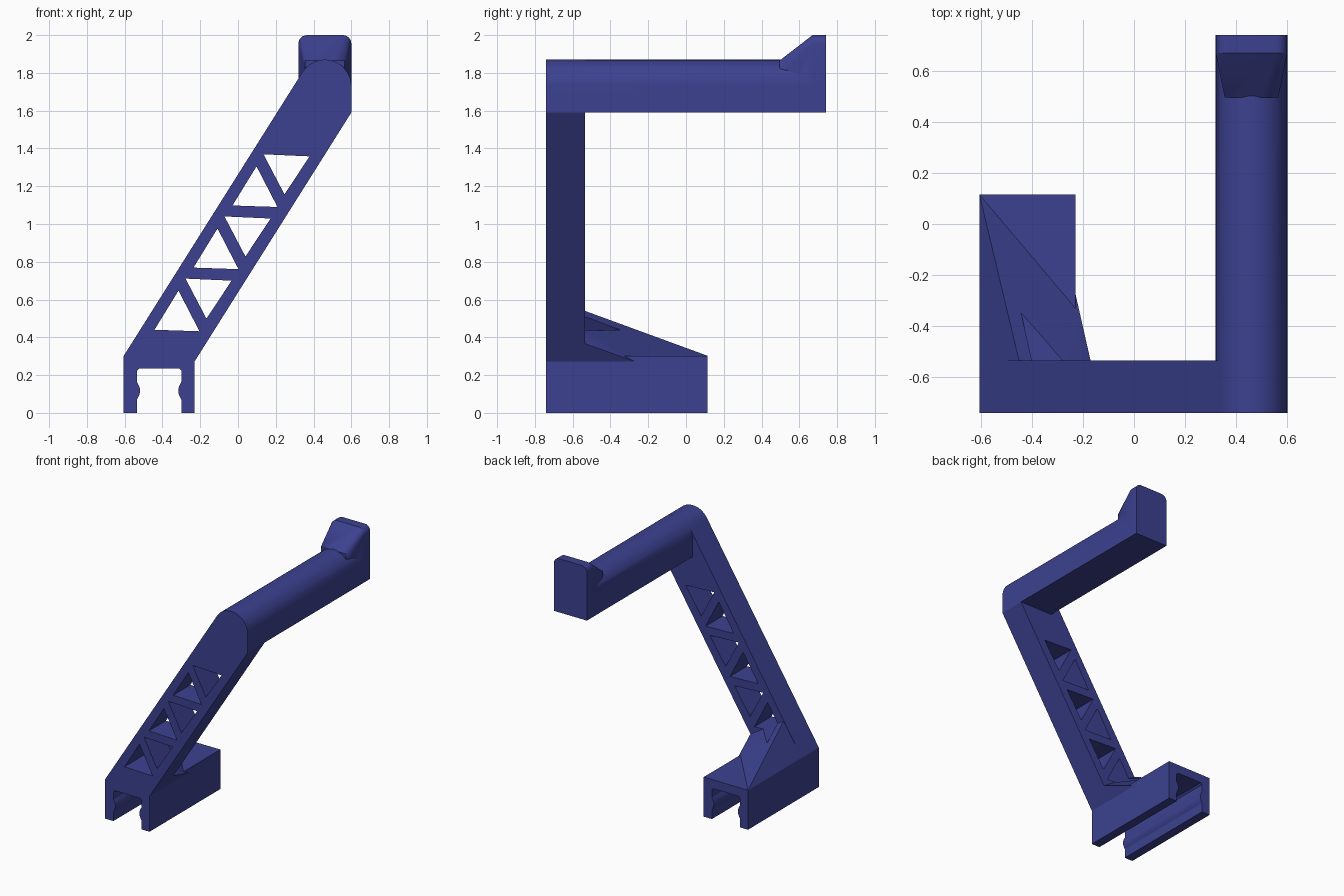
import bpy, bmesh, math

if "Cube" in bpy.data.objects:
    bpy.data.objects.remove(bpy.data.objects["Cube"])

blue = bpy.data.materials.new("navy blue")
blue.diffuse_color = (0.045, 0.053, 0.28, 1)
blue.use_nodes = True
blue.node_tree.nodes["Principled BSDF"].inputs["Base Color"].default_value = blue.diffuse_color


def finish(name, bm):
    bmesh.ops.recalc_face_normals(bm, faces=bm.faces)
    me = bpy.data.meshes.new(name)
    bm.to_mesh(me)
    bm.free()
    ob = bpy.data.objects.new(name, me)
    bpy.context.collection.objects.link(ob)
    me.materials.append(blue)
    return ob


def extrude(name, outline, y0, y1):
    """Solid from an (x, z) outline running along y."""
    bm = bmesh.new()
    f = bm.faces.new([bm.verts.new((x, y0, z)) for x, z in outline])
    new = bmesh.ops.extrude_face_region(bm, geom=[f])["geom"]
    moved = [v for v in new if isinstance(v, bmesh.types.BMVert)]
    bmesh.ops.translate(bm, verts=moved, vec=(0, y1 - y0, 0))
    return finish(name, bm)


def hull(name, points):
    bm = bmesh.new()
    vs = [bm.verts.new(p) for p in points]
    bmesh.ops.convex_hull(bm, input=vs)
    loose = [v for v in bm.verts if not v.link_faces]
    bmesh.ops.delete(bm, geom=loose, context="VERTS")
    return finish(name, bm)


def combine(target, tool, operation):
    mod = target.modifiers.new("combine", "BOOLEAN")
    mod.operation, mod.solver, mod.object = operation, "EXACT", tool
    bpy.context.view_layer.objects.active = target
    bpy.ops.object.modifier_apply(modifier=mod.name)
    bpy.data.objects.remove(tool)


def arc(cx, cz, r, a0, a1, n):
    return [(cx + r * math.cos(math.radians(a0 + (a1 - a0) * i / n)),
             cz + r * math.sin(math.radians(a0 + (a1 - a0) * i / n))) for i in range(n + 1)]


FRONT, ARM_BACK, CLIP_BACK, BACK = -0.74, -0.535, 0.115, 0.74
L, R = -0.605, -0.23          # clip sides
HL, HR, HZ = 0.32, 0.60, 1.73  # handle sides and height of its round centre
HC, HRAD = (HL + HR) / 2, (HR - HL) / 2

# Clip: channel open below with a snap ridge on each inner wall
mid, half, top = (L + R) / 2, 0.118, 0.235
inner = [(half, 0)]
inner += [(half - 0.017 * math.sin(math.pi * i / 8), 0.07 + 0.095 * i / 8) for i in range(9)]
inner += [(half, top - 0.012), (half - 0.012, top)]
clip = extrude("clip", [(L, 0), (L, 0.302), (R, 0.302), (R, 0)]
               + [(mid + x, z) for x, z in inner]
               + [(mid - x, z) for x, z in reversed(inner)], FRONT, CLIP_BACK)

# Arm: leaning plate with a rounded top
arm = extrude("arm", [(L, 0.302), (R, 0.302), (R, 0.272), (HR, 1.59)]
              + arc(HC, HZ, HRAD, 0, 148, 24), FRONT, ARM_BACK)

# Gusset: wedge behind the foot of the arm
foot = [(L, 0.302), (-0.45, 0.54), (-0.17, 0.367), (R, 0.272)]
gusset = hull("gusset", [(x, y, z) for x, z in foot for y in (ARM_BACK - 0.05, ARM_BACK)]
              + [(L, CLIP_BACK, 0.302), (R, -0.27, 0.272)])
combine(arm, gusset, "UNION")

# Triangular truss openings, three pairs
up = [(-0.315, 0.647), (-0.442, 0.440), (-0.204, 0.432)]
down = [(-0.278, 0.711), (-0.034, 0.700), (-0.167, 0.499)]
for i in range(3):
    for tri in (up, down):
        cutter = extrude("cutter", [(x + 0.2065 * i, z + 0.329 * i) for x, z in tri], -0.9, 0.3)
        combine(arm, cutter, "DIFFERENCE")

# Handle: bar with a half-round top
handle = extrude("handle", [(HL, 1.59), (HR, 1.59)] + arc(HC, HZ, HRAD, 0, 180, 32),
                 ARM_BACK, BACK)

# Hook: upright end stop with rounded corners and a tapered ramp
r = 0.045
stop = ([(HL, 1.59), (HR, 1.59)] + arc(HR - r, 2 - r, r, 0, 90, 6)
        + arc(HL + r, 2 - r, r, 90, 180, 6))
hook = hull("hook", [(x, y, z) for x, z in stop for y in (0.67, BACK)]
            + [(HC + s * 0.105, 0.495, z) for s in (-1, 1) for z in (1.83, 1.865)])
combine(handle, hook, "UNION")

# Smooth the round surfaces, keep edges sharp
for ob in (clip, arm, handle):
    bpy.ops.object.select_all(action="DESELECT")
    ob.select_set(True)
    bpy.context.view_layer.objects.active = ob
    bpy.ops.object.shade_smooth_by_angle(angle=math.radians(25))
